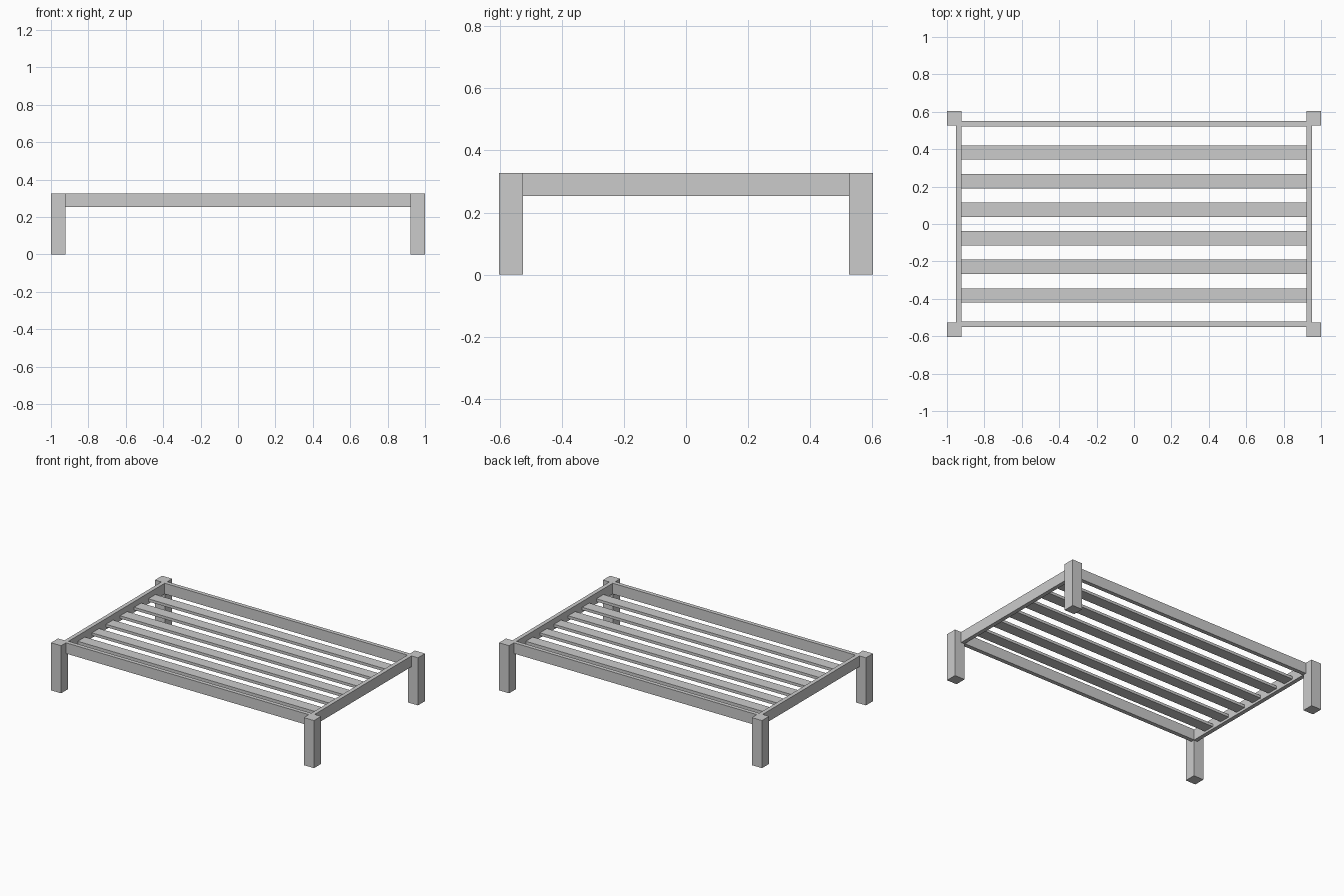
import bpy

if "Cube" in bpy.data.objects:
    bpy.data.objects.remove(bpy.data.objects["Cube"])

HX, HY = 1.0, 0.603          # half size of the frame
LEG_X, LEG_Y = 0.077, 0.077  # leg section
TOP, RAIL_Z = 0.327, 0.253   # top of frame, underside of rails
RAIL_T = 0.028               # rail thickness
IX, IY = HX - LEG_X, HY - LEG_Y


def box(name, lo, hi):
    """Axis-aligned box between two corners."""
    bpy.ops.mesh.primitive_cube_add(size=1, location=[(a + b) / 2 for a, b in zip(lo, hi)])
    ob = bpy.context.object
    ob.name = name
    ob.scale = [b - a for a, b in zip(lo, hi)]
    bpy.ops.object.transform_apply(location=False, rotation=False, scale=True)
    return ob


# Corner legs
for sx, xn in ((-1, "left"), (1, "right")):
    for sy, yn in ((-1, "front"), (1, "back")):
        x = sorted((sx * IX, sx * HX))
        y = sorted((sy * IY, sy * HY))
        box(f"{yn}_{xn}_leg", (x[0], y[0], 0), (x[1], y[1], TOP))

# Long side rails, flush with the inner faces of the legs
for s, n in ((-1, "front"), (1, "back")):
    y = sorted((s * (IY - 0.004), s * (IY - 0.004 + RAIL_T)))
    box(f"{n}_rail", (-IX, y[0], RAIL_Z), (IX, y[1], TOP))

# Short end rails
for s, n in ((-1, "left"), (1, "right")):
    x = sorted((s * IX, s * (IX + RAIL_T)))
    box(f"{n}_end_rail", (x[0], -IY, RAIL_Z), (x[1], IY, TOP))

# Bed slats, set below the top of the rails
for i in range(6):
    y = (i - 2.5) * 0.153
    box(f"slat_{i + 1}", (-IX, y - 0.0385, 0.269), (IX, y + 0.0385, 0.288))
